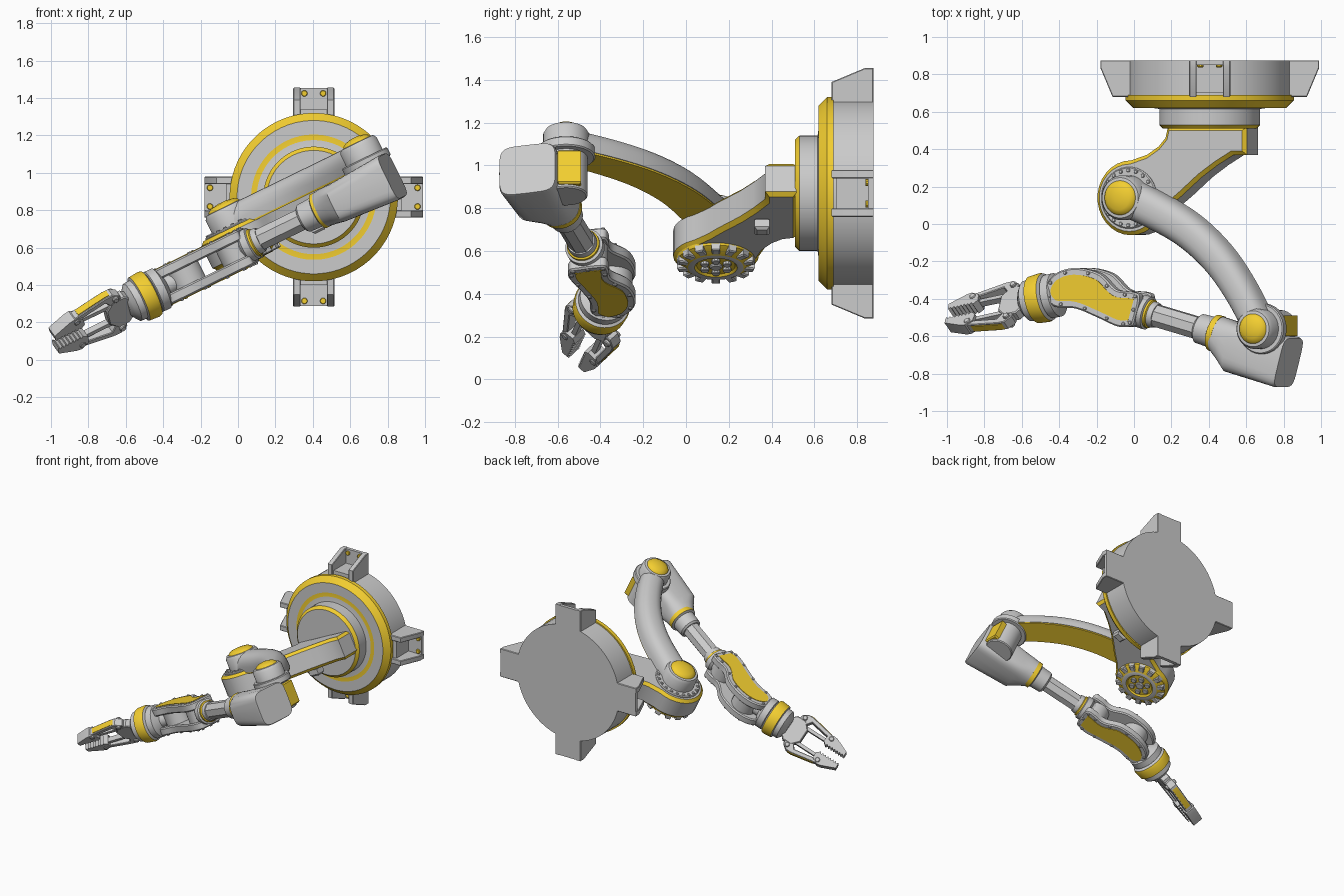
import bpy, bmesh
from math import sin, cos, pi, radians
from mathutils import Vector, Matrix

if "Cube" in bpy.data.objects:
    bpy.data.objects.remove(bpy.data.objects["Cube"])

def material(name, col):
    m = bpy.data.materials.new(name)
    m.diffuse_color = col
    m.use_nodes = True
    m.node_tree.nodes["Principled BSDF"].inputs["Base Color"].default_value = m.diffuse_color
    return m
GREY = material("grey", (0.6, 0.6, 0.6, 1))
YELLOW = material("yellow", (0.9, 0.62, 0.03, 1))

def frame(o, z, x):
    z, x = Vector(z).normalized(), Vector(x).normalized()
    m = Matrix((x, z.cross(x), z)).transposed().to_4x4()
    m.translation = o
    return m

def at(M, x, y, z=0):
    return M @ Matrix.Translation((x, y, z))

def finish(bm, name, M):
    bm.transform(M)
    bmesh.ops.remove_doubles(bm, verts=bm.verts, dist=1e-5)
    bmesh.ops.recalc_face_normals(bm, faces=bm.faces)
    for f in bm.faces:
        f.smooth = True
    for e in bm.edges:
        e.smooth = len(e.link_faces) == 2 and e.calc_face_angle(0) < 0.55
    me = bpy.data.meshes.new(name)
    bm.to_mesh(me)
    bm.free()
    me.materials.append(GREY)
    me.materials.append(YELLOW)
    ob = bpy.data.objects.new(name, me)
    bpy.context.collection.objects.link(ob)
    return ob

def loft(name, rings, M, mats=None, caps=True):
    bm = bmesh.new()
    vs = [[bm.verts.new(p) for p in r] for r in rings]
    n = len(vs[0])
    for k in range(len(vs) - 1):
        for i in range(n):
            j = (i + 1) % n
            f = bm.faces.new((vs[k][i], vs[k][j], vs[k+1][j], vs[k+1][i]))
            f.material_index = mats[k] if mats else 0
    if caps:
        for r, k in ((vs[0], 0), (vs[-1], -1)):
            bm.faces.new(r).material_index = mats[k] if mats else 0
    return finish(bm, name, M)

def lathe(name, prof, M, n=48):
    """prof: (radius, height, colour of the band that starts here)"""
    rings = [[(r * cos(2*pi*(i+.5)/n), r * sin(2*pi*(i+.5)/n), h) for i in range(n)] for r, h, _ in prof]
    return loft(name, rings, M, [p[2] for p in prof[:-1]] + [prof[-1][2]])

def disc(name, r, h0, h1, M, col=0, n=32, ch=0.006):
    return lathe(name, [(r-ch, h0, col), (r, h0+ch, col), (r, h1-ch, col), (r-ch, h1, col)], M, n)

def prism(name, pts, z0, z1, M, bevel=0, edge_col=0, col=0):
    bm = bmesh.new()
    lo = bm.faces.new([bm.verts.new((x, y, z0)) for x, y in pts])
    hi = bm.faces.new([bm.verts.new((x, y, z1)) for x, y in pts])
    n = len(pts)
    a, b = list(lo.verts), list(hi.verts)
    for i in range(n):
        bm.faces.new((a[i], a[(i+1) % n], b[(i+1) % n], b[i]))
    for f in bm.faces:
        f.material_index = col
    if bevel:
        bmesh.ops.recalc_face_normals(bm, faces=bm.faces)
        bmesh.ops.bevel(bm, geom=list(lo.edges) + list(hi.edges), offset=bevel, segments=1,
                        affect='EDGES', profile=0.5, material=edge_col)
    return finish(bm, name, M)

def box(name, x, y, z, M, col=0, bevel=0):
    return prism(name, [(x[0], y[0]), (x[1], y[0]), (x[1], y[1]), (x[0], y[1])], z[0], z[1], M, bevel, col, col)

def spline(pts, k=5, closed=True):
    P, n, out = [Vector(p) for p in pts], len(pts), []
    g = lambda i: P[i % n] if closed else P[max(0, min(n-1, i))]
    for i in range(n if closed else n - 1):
        p0, p1, p2, p3 = g(i-1), g(i), g(i+1), g(i+2)
        for j in range(k):
            t = j / k
            out.append(.5*(2*p1 + (p2-p0)*t + (2*p0-5*p1+4*p2-p3)*t*t + (3*p1-p0-3*p2+p3)*t**3))
    return out if closed else out + [P[-1]]

def inset(pts, d):
    n, out = len(pts), []
    for i in range(n):
        t = (pts[(i+1) % n] - pts[i-1]).normalized()
        out.append(pts[i] + Vector((-t.y, t.x)) * d)
    return out

# Working frames: wall base, tilted arm plane, forearm, wrist, gripper
T = radians(26)
C = (0.405, 0, 0.87)
BASE = frame(C, (0, -1, 0), (1, 0, 0))
ARM = frame(C, (-sin(T), 0, cos(T)), (cos(T), 0, sin(T)))
a, b = radians(15), radians(11)
FORE = ARM @ frame((0, -.585, -.078), (-cos(a), sin(a), 0), (0, 0, 1))
WRIST = ARM @ frame((-.8, -.35, -.08), (-cos(b), -sin(b), 0), (0, 0, 1))
GRIP = WRIST @ Matrix.Rotation(radians(42), 4, 'Z') @ frame((0, 0, 0), (-1, 0, 0), (0, 0, 1))

# Round wall base with yellow bands
lathe("wall_base", [(0, -.875, 0), (.44, -.875, 0), (.44, -.69, 1), (.45, -.69, 1), (.45, -.66, 1), (.41, -.62, 0),
      (.335, -.62, 1), (.305, -.62, 0), (.27, -.615, 0), (.27, -.53, 1), (.25, -.51, 0), (0, -.51, 0)], BASE, 64)

# Four mounting lugs: two cheeks, back plate, bolts
for q in range(4):
    L = BASE @ Matrix.Rotation(q * pi / 2, 4, 'Z')
    side = [(.40, -.875), (.585, -.875), (.585, -.835), (.52, -.68), (.40, -.68)]
    S = L @ frame((0, 0, 0), (0, -1, 0), (1, 0, 0))
    for sgn in (-1, 1):
        z = sorted((sgn * .07, sgn * .11))
        prism("lug_cheek", side, z[0], z[1], S, .004)
        disc("lug_bolt", .017, -.86, -.838, at(L, .555, sgn * .05), 1, 10, .003)
    box("lug_plate", (.4, .583), (-.075, .075), (-.875, -.85), L)
    box("lug_web", (.4, .47), (-.075, .075), (-.86, -.70), L)

# Shoulder bracket with yellow chamfers
head = [(-.455 + .2*cos(radians(d)), .14 + .2*sin(radians(d))) for d in range(90, 331, 12)]
outline = [(.235, .52), (-.235, .52), (-.25, .46), (-.29, .415), (-.36, .37)] + head + \
          [(-.22, .10), (-.154, .15), (-.035, .25), (.06, .315), (.155, .37), (.235, .37)]
prism("shoulder_bracket", outline, -.125, .047, ARM, .02, 1)
box("bracket_sensor", (-.09, -.01), (.32, .39), (-.18, -.12), ARM, 0, .012)

# Shoulder joint: bolt circle above, toothed hub below
SH = at(ARM, -.455, .14)
disc("shoulder_seat", .165, .04, .058, SH)
for i in range(20):
    t = 2 * pi * i / 20
    disc("seat_bolt", .011, .05, .066, at(SH, .147*cos(t), .147*sin(t)), 0, 8, .003)
lathe("shoulder_hub", [(.185, -.12, 1), (.18, -.135, 1), (.13, -.165, 0), (.1, -.165, 1), (.09, -.155, 1), (0, -.155, 1)], SH)
for i in range(14):
    R = SH @ Matrix.Rotation(2 * pi * i / 14, 4, 'Z')
    box("hub_tooth", (.12, .182), (-.02, .02), (-.162, -.12), R, 0, .006)
for i in range(6):
    t = 2 * pi * i / 6
    disc("hub_bolt", .02, -.17, -.15, at(SH, .06*cos(t), .06*sin(t)), 0, 10, .003)
disc("hub_centre", .03, -.168, -.15, SH, 0, 16)

def joint_cap(name, M, r, top):
    lathe(name, [(r, .03, 0), (r, top-.03, 0), (r-.012, top-.01, 0), (r-.028, top-.008, 1), (r-.034, top+.002, 1),
          (r-.055, top+.014, 1), (.02, top+.021, 1), (0, top+.021, 1)], M, 40)
joint_cap("shoulder_cap", SH, .12, .17)

# Arched upper arm, flat underneath and rounded on top
path = spline([(-.455, .14), (-.32, .085), (-.1, -.03), (.08, -.18), (.22, -.36), (.335, -.56)], 5, False)
rings, strip = [], []
for i, p in enumerate(path):
    t = (path[min(i+1, len(path)-1)] - path[max(i-1, 0)]).normalized()
    nrm = Vector((-t.y, t.x))
    hw = .108 - .022 * i / (len(path) - 1)
    ring = []
    for k in range(17):
        c, s = cos(pi*k/16), sin(pi*k/16)
        q = p + nrm * hw * (abs(c)**.8 * (1 if c > 0 else -1))
        ring.append((q.x, q.y, .035 + .125 * max(s, 0)**.7))
    rings.append(ring)
    l, r = p + nrm * (hw - .004), p - nrm * (hw - .004)
    strip.append([(l.x, l.y, .036), (r.x, r.y, .036), (r.x, r.y, .026), (l.x, l.y, .026)])
loft("upper_arm", rings, ARM)
loft("upper_arm_trim", strip, ARM, [1] * len(strip))

# Elbow joint
EL = at(ARM, .335, -.56)
joint_cap("elbow_cap", EL, .108, .17)
disc("elbow_flange", .135, .02, .07, EL, 0, 40)
disc("elbow_post", .10, -.18, .03, EL, 0, 40)
box("elbow_cover", (.36, .445), (-.6, -.49), (-.165, .01), ARM, 1, .008)

# Forearm housing, square at the back and round in front
def section(s, cy, ry, rx, cx, e, n=32):
    f = lambda v: abs(v)**(2/e) * (1 if v > 0 else -1)
    return [(cx + rx*f(cos(2*pi*i/n)), cy + ry*f(sin(2*pi*i/n)), s) for i in range(n)]
loft("forearm_housing", [section(-.455, -.04, .135, .125, -.005, 5), section(-.44, -.04, .14, .13, -.005, 5),
     section(-.12, -.045, .135, .108, -.005, 3.5), section(-.06, -.02, .115, .104, 0, 2.5), section(0, 0, .097, .097, 0, 2)], FORE)
lathe("forearm_collar", [(.1, -.02, 1), (.1, .012, 0), (.084, .02, 0), (.08, .1, 0), (.068, .112, 0), (0, .112, 0)], FORE)
disc("forearm_tube", .063, .1, .41, FORE, 0, 8)
lathe("forearm_ring", [(.066, .365, 0), (.07, .38, 0), (.07, .395, 1), (.078, .4, 1), (.078, .412, 0), (.09, .417, 0),
      (.09, .455, 0), (.075, .47, 0), (.075, .52, 0)], FORE)

# Wrist fork: two dumbbell side plates with yellow inlays and bolts
plate = spline([(-.41, -.39), (-.46, -.362), (-.55, -.35), (-.65, -.265), (-.80, -.235), (-.92, -.272), (-.972, -.36),
                (-.92, -.44), (-.79, -.452), (-.66, -.50), (-.54, -.548), (-.46, -.545), (-.44, -.51)], 5)
for z0, z1, f0, f1, zb in ((-.035, .022, .015, .026, .018), (-.182, -.125, -.186, -.175, -.19)):
    prism("fork_plate", plate, z0, z1, ARM, .008)
    prism("fork_inlay", inset(plate, .036), f0, f1, ARM, 0, 1, 1)
    for p in inset(plate, .018)[2::5]:
        disc("fork_bolt", .010, zb, zb + .012, at(ARM, p.x, p.y), 0, 8, .003)
disc("fork_root", .088, -.15, -.01, at(ARM, -.51, -.452), 0)
disc("wrist_pivot", .095, -.14, -.02, at(ARM, -.8, -.345), 0)

# Wrist with yellow band
lathe("wrist", [(.05, 0, 0), (.055, .12, 0), (.1, .14, 0), (.118, .15, 0), (.118, .195, 0), (.108, .2, 0), (.128, .21, 1),
      (.133, .225, 1), (.128, .285, 0), (.112, .29, 0), (.11, .325, 0), (.085, .345, 0), (.06, .36, 0), (0, .36, 0)], WRIST)

# Gripper palm and two toothed fingers
palm = [(.33, -.06), (.33, .06), (.37, .1), (.44, .1), (.485, .05), (.485, -.05), (.44, -.1), (.37, -.1)]
prism("gripper_palm", palm, -.032, .032, GRIP, .006)
link = [(.385, .06), (.39, .12), (.43, .15), (.47, .15), (.685, .11), (.68, .08), (.48, .115), (.44, .06)]
rod = [(.44, .05), (.44, .075), (.64, .075), (.64, .052)]
trim = [(.445, .154), (.475, .154), (.64, .122), (.64, .112), (.46, .14)]
jaw = [(.62, .05), (.625, .095), (.67, .118), (.70, .112), (.80, .07), (.80, .04)]
jaw += [(.795 - .0105*i, .028 if i % 2 == 0 else .042) for i in range(15)]
for sgn in (-1, 1):
    flip = lambda pts: [(x, sgn * y) for x, y in pts]
    prism("finger_link", flip(link), -.03, .03, GRIP, .004)
    prism("finger_rod", flip(rod), -.018, .018, GRIP)
    prism("finger_trim", flip(trim), -.02, .02, GRIP, 0, 1, 1)
    prism("finger_jaw", flip(jaw), -.038, .038, GRIP)
    for x, y in ((.42, .115), (.66, .09)):
        disc("finger_pin", .018, -.044, .044, at(GRIP, x, sgn * y), 0, 12, .004)
